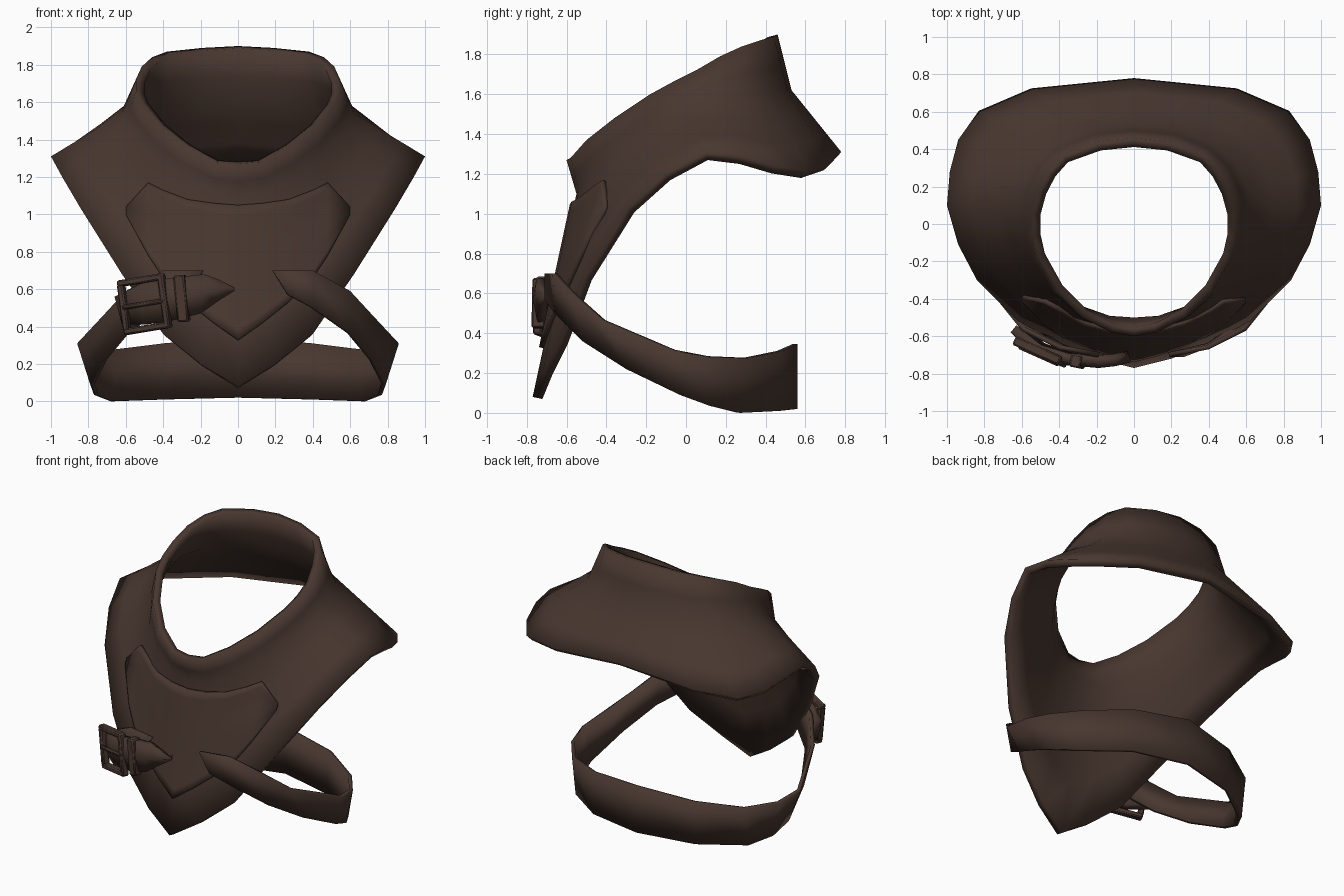
import bpy, bmesh
from mathutils import Vector, Matrix
from mathutils.bvhtree import BVHTree

if "Cube" in bpy.data.objects:
    bpy.data.objects.remove(bpy.data.objects["Cube"])

leather = bpy.data.materials.new("dark_brown_leather")
leather.diffuse_color = (0.065, 0.038, 0.029, 1)
leather.use_nodes = True
leather.node_tree.nodes["Principled BSDF"].inputs["Base Color"].default_value = leather.diffuse_color


def finish(name, bm, thickness=0, bevel=0):
    mesh = bpy.data.meshes.new(name)
    bm.to_mesh(mesh)
    bm.free()
    ob = bpy.data.objects.new(name, mesh)
    bpy.context.collection.objects.link(ob)
    mesh.materials.append(leather)
    if thickness:
        m = ob.modifiers.new("thickness", "SOLIDIFY")
        m.thickness, m.offset = thickness, -1
    if bevel:
        m = ob.modifiers.new("bevel", "BEVEL")
        m.width, m.segments = bevel, 1
    bpy.ops.object.select_all(action="DESELECT")
    ob.select_set(True)
    bpy.context.view_layer.objects.active = ob
    bpy.ops.object.shade_smooth_by_angle(angle=0.7)
    return ob


def loft(rows, closed=False):
    """Skin a list of equal-length point rows; first row is the top, points run to +x at the front."""
    bm = bmesh.new()
    grid = [[bm.verts.new(p) for p in row] for row in rows]
    n = len(rows[0])
    for a, b in zip(grid, grid[1:]):
        for i in range(n if closed else n - 1):
            j = (i + 1) % n
            bm.faces.new((a[i], b[i], b[j], a[j]))
    bm.normal_update()
    return bm


def ring(half):
    """Mirror a half outline across x = 0; its last point lies on the mirror plane."""
    return [Vector(p) for p in half] + [Vector((-x, y, z)) for x, y, z in half[-2::-1] if x > 0]


def between(a, b, t):
    return [p.lerp(q, t) for p, q in zip(a, b)]


# Collar and mantle: collar rim, collar base, pointed hem
rim = ring([(0, -.6, 1.27), (.12, -.58, 1.28), (.28, -.5, 1.37), (.42, -.36, 1.48),
            (.52, -.18, 1.60), (.545, -.07, 1.66), (.545, .05, 1.72), (.515, .17, 1.79),
            (.46, .28, 1.84), (.38, .37, 1.87), (.19, .44, 1.89), (0, .46, 1.9)])
base = ring([(0, -.55, 1.1), (.14, -.54, 1.12), (.31, -.48, 1.2), (.45, -.36, 1.3),
             (.56, -.18, 1.42), (.6, -.08, 1.48), (.62, .04, 1.54), (.61, .18, 1.58),
             (.54, .33, 1.6), (.42, .43, 1.61), (.23, .51, 1.62), (0, .53, 1.62)])
hem = ring([(0, -.77, .08), (.2, -.72, .2), (.4, -.64, .36), (.62, -.52, .68),
            (.84, -.3, 1.03), (.94, -.11, 1.2), (1, .1, 1.31), (.985, .28, 1.29),
            (.94, .45, 1.24), (.83, .605, 1.215), (.55, .725, 1.25), (0, .78, 1.31)])
bm = loft([rim, between(rim, base, .55), base, between(base, hem, .33),
           between(base, hem, .67), hem], closed=True)
surface = BVHTree.FromBMesh(bm)
finish("collar_and_mantle", bm, 0.05)

# Raised chest panel, laid onto the front of the mantle
edge = [(0, 1.05, .33), (.13, 1.06, .42), (.27, 1.08, .53), (.4, 1.13, .66),
        (.48, 1.17, .78), (.6, 1.04, 1.0)]
edge = [(-x, t, b) for x, t, b in edge[:0:-1]] + edge
rows = []
for k in range(13):
    row = []
    for x, top, bottom in edge:
        z = top + (bottom - top) * k / 12
        hit = surface.ray_cast(Vector((x, -2, z)), Vector((0, 1, 0)))[0]
        row.append(Vector((x, (hit.y if hit else -.45) - .022, z)))
    rows.append(row)
finish("chest_panel", loft(rows), 0.025)

# Strap running from the chest around the back
top = [(.19, -.71, .7), (.4, -.67, .70), (.6, -.57, .59), (.72, -.42, .46), (.86, -.06, .31),
       (.82, .12, .28), (.68, .31, .275), (.4, .48, .31), (0, .56, .345)]
low = [(.27, -.71, .57), (.4, -.66, .50), (.6, -.52, .36), (.72, -.3, .22), (.79, -.03, .09),
       (.77, .12, .035), (.68, .27, .0), (.4, .47, .01), (0, .56, .02)]
finish("body_strap", loft([ring(top), ring(low)]), 0.025)

# Pointed strap end lying across the chest
t = [(-.66, -.58, .56), (-.52, -.69, .63), (-.36, -.74, .66), (-.18, -.75, .68), (-.1, -.74, .65), (-.02, -.72, .61)]
b = [(-.62, -.58, .41), (-.5, -.68, .41), (-.36, -.73, .43), (-.2, -.75, .47), (-.1, -.74, .54), (-.02, -.72, .59)]
t, b = [Vector(p) for p in t], [Vector(p) for p in b]
mid = [p + Vector((0, -.02, 0)) for p in between(t, b, .5)]
finish("strap_end", loft([t, mid, b]), 0.05)


# Buckle frame, pin and keeper loop
def bars(name, centre, turn, tilt, boxes):
    bm = bmesh.new()
    for x, y, z, sx, sy, sz in boxes:
        bmesh.ops.create_cube(bm, size=1, matrix=Matrix.Translation((x, y, z)) @ Matrix.Diagonal((sx, sy, sz, 1)))
    bm.transform(Matrix.Translation(centre) @ Matrix.Rotation(turn, 4, "Z") @ Matrix.Rotation(tilt, 4, "Y"))
    finish(name, bm, bevel=.008)


bars("buckle", (-.5, -.685, .52), -.42, -.15,
     [(-.12, 0, 0, .035, .05, .25), (.12, 0, 0, .035, .05, .29),
      (0, 0, .13, .27, .05, .035), (0, 0, -.13, .27, .05, .035),
      (0, -.02, 0, .24, .025, .025)])
bars("keeper_loop", (-.3, -.735, .55), -.2, -.1, [(0, 0, 0, .06, .07, .25)])
